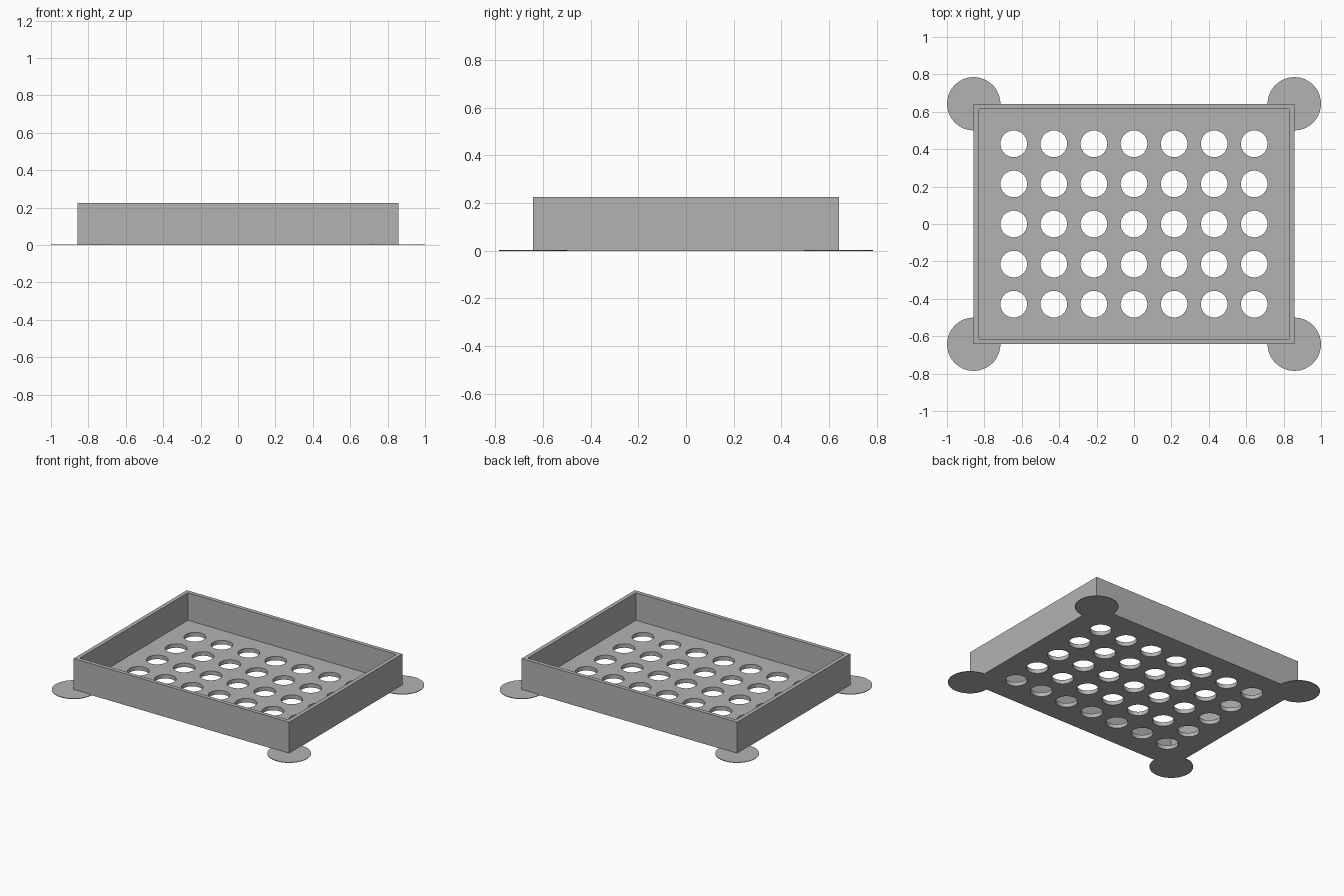
import bpy
import bmesh
from mathutils import Matrix

default = bpy.data.objects.get("Cube")
if default:
    bpy.data.objects.remove(default, do_unlink=True)

HALF_X, HALF_Y = 6 / 7, 4.5 / 7
HEIGHT = 0.226
WALL = 0.2 / 7
PITCH = 1.5 / 7
HOLE_R, PAD_R, PAD_H = 0.5 / 7, 1 / 7, 0.004

grey = bpy.data.materials.new("plain grey")
grey.use_nodes = True
colour = (0.45, 0.45, 0.45, 1)
grey.diffuse_color = colour
grey.node_tree.nodes["Principled BSDF"].inputs["Base Color"].default_value = colour


def make_object(name, bm):
    mesh = bpy.data.meshes.new(name)
    bm.to_mesh(mesh)
    bm.free()
    mesh.materials.append(grey)
    obj = bpy.data.objects.new(name, mesh)
    bpy.context.collection.objects.link(obj)
    return obj


def add_box(bm, half_x, half_y, z0, z1):
    m = Matrix.Translation((0, 0, (z0 + z1) / 2)) @ Matrix.Diagonal(
        (2 * half_x, 2 * half_y, z1 - z0, 1))
    bmesh.ops.create_cube(bm, size=1, matrix=m)


def add_disc(bm, x, y, z0, z1, radius, sides):
    bmesh.ops.create_cone(bm, cap_ends=True, segments=sides, radius1=radius,
                          radius2=radius, depth=z1 - z0,
                          matrix=Matrix.Translation((x, y, (z0 + z1) / 2)))


def cut(target, cutter):
    cutter.hide_render = True
    mod = target.modifiers.new("cut", "BOOLEAN")
    mod.operation = "DIFFERENCE"
    mod.solver = "EXACT"
    mod.object = cutter
    bpy.context.view_layer.objects.active = target
    bpy.ops.object.modifier_apply(modifier=mod.name)
    bpy.data.objects.remove(cutter, do_unlink=True)


# Open tray: outer block with the inside hollowed out
bm = bmesh.new()
add_box(bm, HALF_X, HALF_Y, 0, HEIGHT)
tray = make_object("tray", bm)

bm = bmesh.new()
add_box(bm, HALF_X - WALL, HALF_Y - WALL, WALL, HEIGHT + 0.1)
cut(tray, make_object("cavity_cutter", bm))

# Drain holes through the floor
bm = bmesh.new()
for i in range(-3, 4):
    for j in range(-2, 3):
        add_disc(bm, i * PITCH, j * PITCH, -0.05, 0.1, HOLE_R, 32)
cut(tray, make_object("hole_cutter", bm))

# Thin round pads under the corners, trimmed to stay inside the floor
for side, sx in (("left", 1), ("right", -1)):
    for end, sy in (("front", -1), ("back", 1)):
        bm = bmesh.new()
        add_disc(bm, sx * HALF_X, sy * HALF_Y, 0, PAD_H, PAD_R, 30)
        make_object(f"{end}_{side}_pad", bm)
